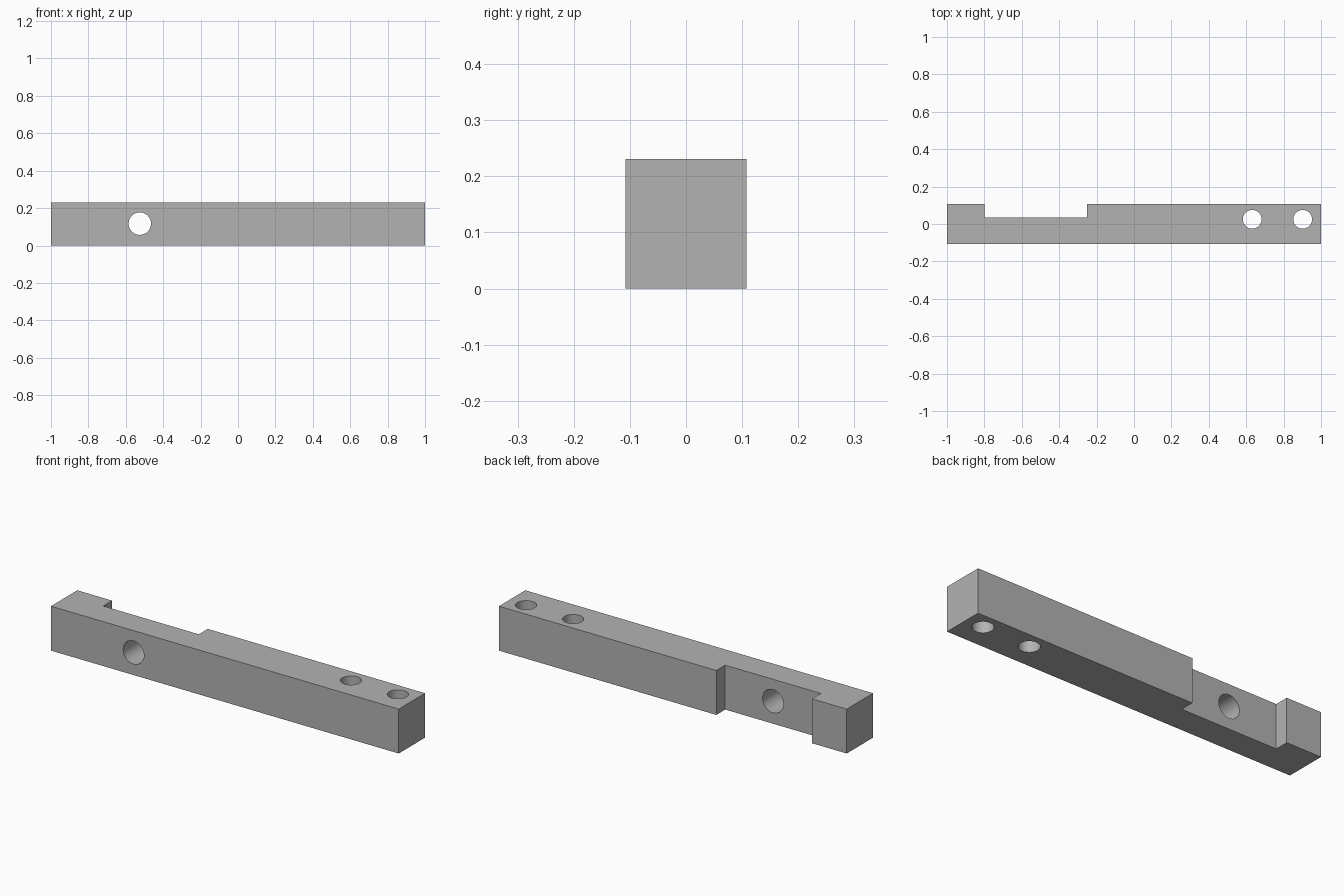
import bpy
import bmesh
from math import pi

cube = bpy.data.objects.get("Cube")
if cube:
    bpy.data.objects.remove(cube, do_unlink=True)

HALF_DEPTH, HEIGHT = 0.108, 0.231
NOTCH_Y = 0.035

grey = bpy.data.materials.new("plain grey")
grey.use_nodes = True
colour = (0.45, 0.45, 0.45, 1)
grey.diffuse_color = colour
grey.node_tree.nodes["Principled BSDF"].inputs["Base Color"].default_value = colour


def add_object(name, bm):
    mesh = bpy.data.meshes.new(name)
    bm.to_mesh(mesh)
    bm.free()
    mesh.materials.append(grey)
    obj = bpy.data.objects.new(name, mesh)
    bpy.context.collection.objects.link(obj)
    return obj


# Bar: plan outline with a notch in the back, extruded upwards
outline = [(-1, -HALF_DEPTH), (1, -HALF_DEPTH), (1, HALF_DEPTH),
           (-0.25, HALF_DEPTH), (-0.25, NOTCH_Y),
           (-0.8, NOTCH_Y), (-0.8, HALF_DEPTH), (-1, HALF_DEPTH)]
bm = bmesh.new()
base = bm.faces.new([bm.verts.new((x, y, 0)) for x, y in outline])
top = bmesh.ops.extrude_face_region(bm, geom=[base])["geom"]
bmesh.ops.translate(bm, vec=(0, 0, HEIGHT),
                    verts=[v for v in top if isinstance(v, bmesh.types.BMVert)])
bmesh.ops.recalc_face_normals(bm, faces=bm.faces)
bar = add_object("notched_bar", bm)


# Round through holes
def drill(name, location, radius, tilt=0):
    bm = bmesh.new()
    bmesh.ops.create_cone(bm, cap_ends=True, segments=64, radius1=radius,
                          radius2=radius, depth=1)
    cutter = add_object(name, bm)
    cutter.location = location
    cutter.rotation_euler.x = tilt
    cutter.hide_render = True
    cutter.hide_set(True)
    cut = bar.modifiers.new(name, "BOOLEAN")
    cut.operation = "DIFFERENCE"
    cut.solver = "EXACT"
    cut.object = cutter
    return cutter


cutters = [drill("cross_hole_cutter", (-0.525, 0, 0.117), 0.06, pi / 2),
           drill("inner_hole_cutter", (0.632, 0.025, 0.115), 0.05),
           drill("end_hole_cutter", (0.902, 0.025, 0.115), 0.05)]

# Apply the cuts, then smooth only the hole walls
bpy.ops.object.select_all(action="DESELECT")
bar.select_set(True)
bpy.context.view_layer.objects.active = bar
for cut in list(bar.modifiers):
    bpy.ops.object.modifier_apply(modifier=cut.name)
for cutter in cutters:
    bpy.data.objects.remove(cutter, do_unlink=True)
bpy.ops.object.shade_smooth_by_angle(angle=pi / 6)
